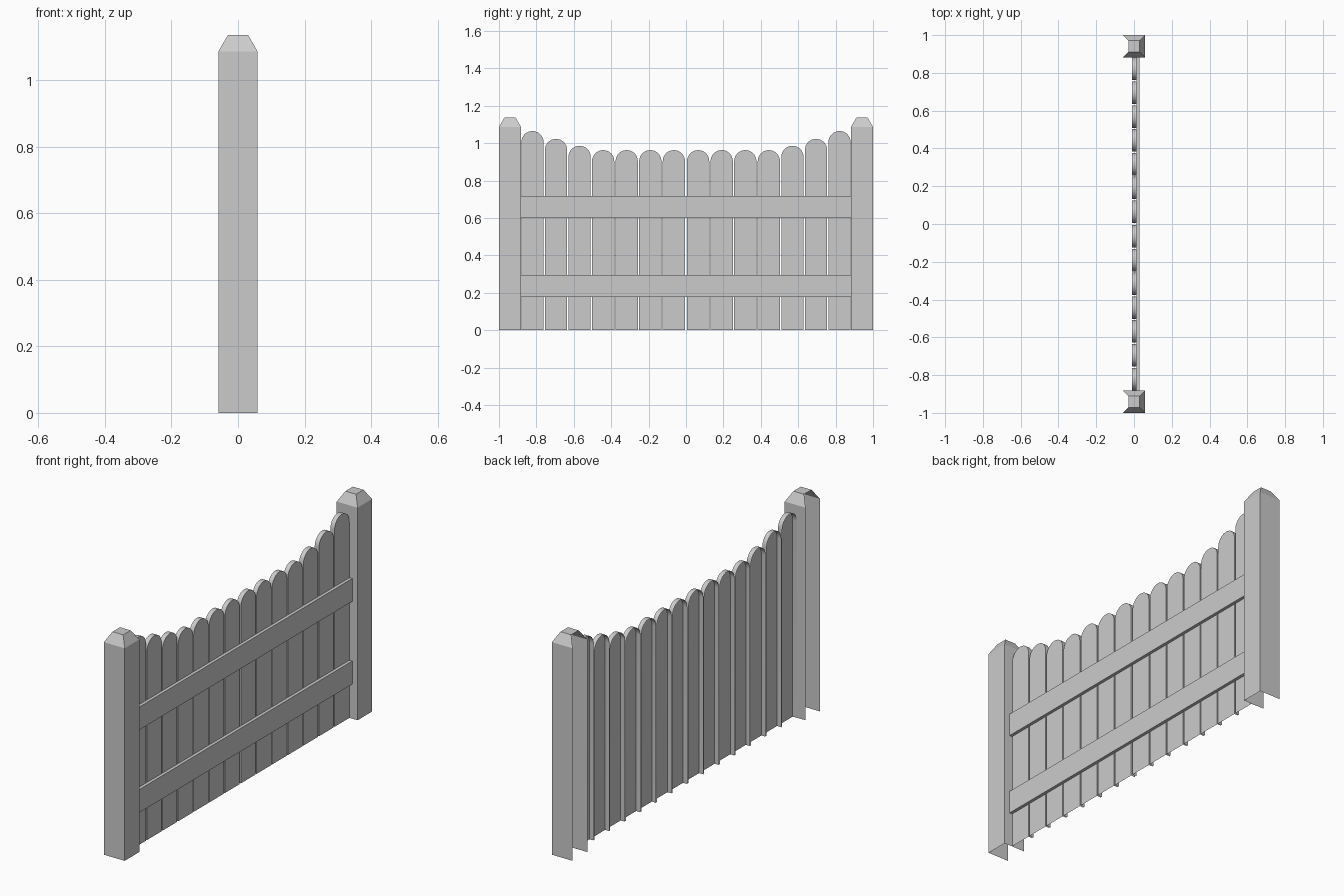
import bpy, math

if "Cube" in bpy.data.objects:
    bpy.data.objects.remove(bpy.data.objects["Cube"])


def make(name, verts, faces, smooth=False):
    me = bpy.data.meshes.new(name)
    me.from_pydata(verts, [], faces)
    ob = bpy.data.objects.new(name, me)
    bpy.context.collection.objects.link(ob)
    if smooth:
        bpy.ops.object.select_all(action='DESELECT')
        ob.select_set(True)
        bpy.context.view_layer.objects.active = ob
        bpy.ops.object.shade_smooth_by_angle(angle=math.radians(35))
    return ob


# Post: shell open at the back (-x) and bottom, with a tapered cap
def post(name, yc):
    verts = []
    for r, z in ((0.059, 0), (0.059, 1.087), (0.03, 1.137)):
        verts += [(-r, yc - r, z), (r, yc - r, z), (r, yc + r, z), (-r, yc + r, z)]
    faces = [(k + i, k + i + 1, k + i + 5, k + i + 4) for k in (0, 4) for i in range(3)]
    faces.append((8, 9, 10, 11))
    make(name, verts, faces)


# Picket: round-topped board, open at the back and bottom
def picket(name, yc, top, r=0.0595, x0=-0.011, x1=0.013, n=16):
    prof = [(yc + r, 0)]
    prof += [(yc + r * math.cos(math.pi * i / n), top - r + r * math.sin(math.pi * i / n))
             for i in range(n + 1)]
    prof.append((yc - r, 0))
    m = len(prof)
    verts = [(x1, y, z) for y, z in prof] + [(x0, y, z) for y, z in prof]
    faces = [tuple(range(m))]
    faces += [(i + 1, i, i + m, i + 1 + m) for i in range(m - 1)]
    make(name, verts, faces, True)


# Rail: front, top and bottom strips spanning between the posts
def rail(name, z0, z1, x0=0.013, x1=0.029, h=0.882):
    verts = [(x, y, z) for x, z in ((x0, z0), (x1, z0), (x1, z1), (x0, z1)) for y in (-h, h)]
    faces = [(2 * i, 2 * i + 1, 2 * i + 3, 2 * i + 2)[::-1] for i in range(3)]
    make(name, verts, faces)


post("post_left", -0.941)
post("post_right", 0.941)

heights = [0.963, 0.963, 0.963, 0.963, 0.986, 1.023, 1.065]
for i, top in enumerate(heights):
    for s, side in ((-1, "left"), (1, "right")):
        picket(f"picket_{side}_{i + 1}", s * (0.065 + 0.126 * i), top)

rail("lower_rail", 0.177, 0.295)
rail("upper_rail", 0.6, 0.717)
